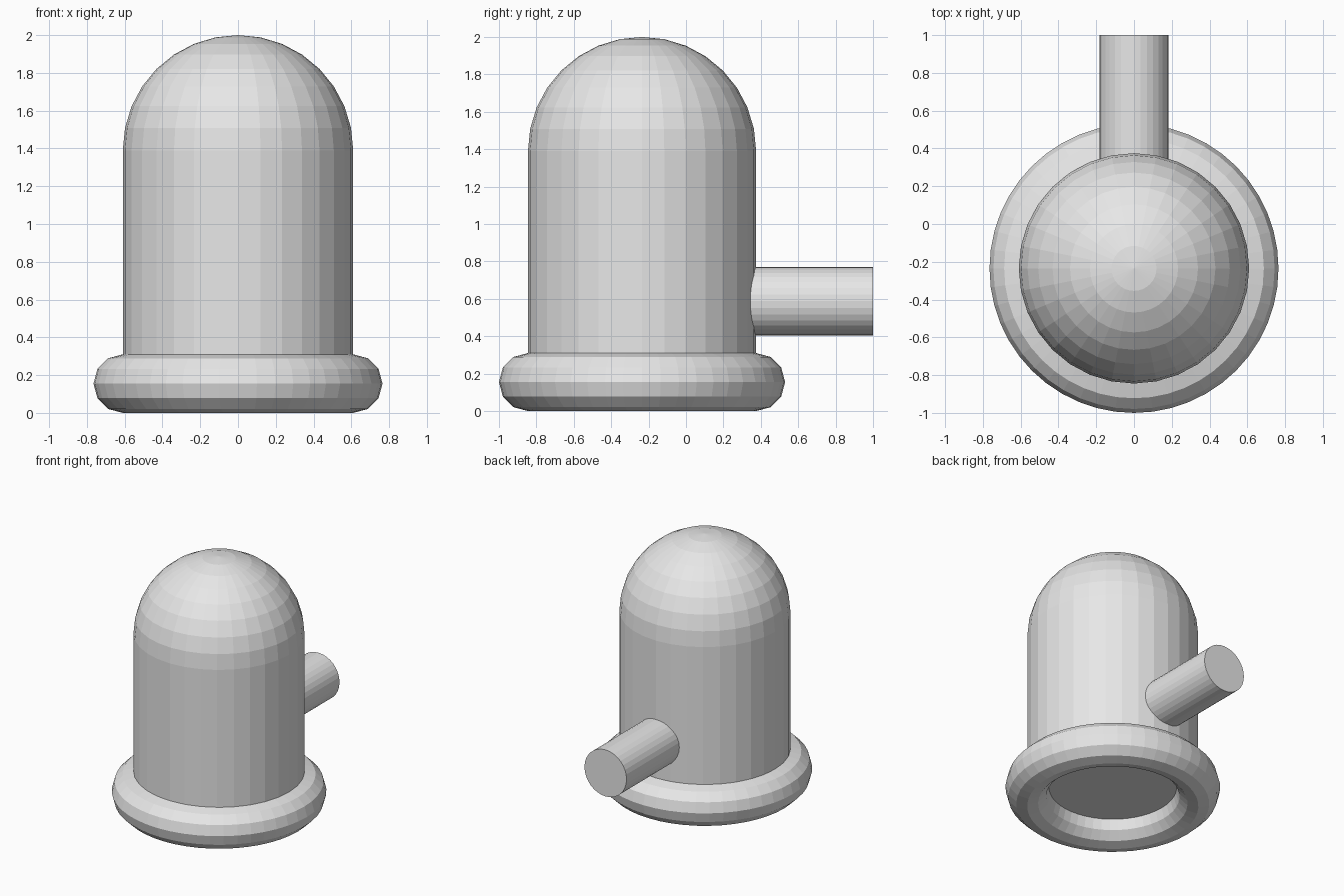
import bpy
import bmesh
from math import sin, cos, pi

if "Cube" in bpy.data.objects:
    bpy.data.objects.remove(bpy.data.objects["Cube"])

CY = -0.235          # centre line of the body
R = 0.61             # body radius

grey = bpy.data.materials.new("plain grey")
grey.diffuse_color = (0.8, 0.8, 0.8, 1)
grey.use_nodes = True
grey.node_tree.nodes["Principled BSDF"].inputs["Base Color"].default_value = grey.diffuse_color


def finish(obj, name):
    obj.name = name
    obj.data.materials.clear()
    obj.data.materials.append(grey)
    for p in obj.data.polygons:
        p.use_smooth = False


def lathe(name, profile, sides):
    """Spin a (radius, z) profile about the body axis."""
    bm = bmesh.new()
    verts = [bm.verts.new((r, 0, z)) for r, z in profile]
    edges = [bm.edges.new(pair) for pair in zip(verts, verts[1:])]
    bmesh.ops.spin(bm, geom=verts + edges, cent=(0, 0, 0), axis=(0, 0, 1),
                   angle=2 * pi, steps=sides, use_duplicate=False)
    bmesh.ops.remove_doubles(bm, verts=bm.verts, dist=1e-4)
    bmesh.ops.recalc_face_normals(bm, faces=bm.faces)
    mesh = bpy.data.meshes.new(name)
    bm.to_mesh(mesh)
    bm.free()
    obj = bpy.data.objects.new(name, mesh)
    obj.location.y = CY
    bpy.context.collection.objects.link(obj)
    finish(obj, name)


# Domed body: flat underside inside the rim, straight wall, half-sphere top
dome = [(R * cos(i * pi / 16), 1.39 + R * sin(i * pi / 16)) for i in range(8)]
lathe("domed_body", [(0, 0.155), (R, 0.155)] + dome + [(0, 2.0)], 32)

# Rounded rim at the base
bpy.ops.mesh.primitive_torus_add(major_segments=48, minor_segments=12,
                                 major_radius=R, minor_radius=0.155,
                                 location=(0, CY, 0.155))
finish(bpy.context.object, "base_rim")

# Pipe out of the back
bpy.ops.mesh.primitive_cylinder_add(vertices=32, radius=0.183, depth=1.0,
                                    location=(0, 0.5, 0.587),
                                    rotation=(pi / 2, 0, 0))
finish(bpy.context.object, "back_pipe")
